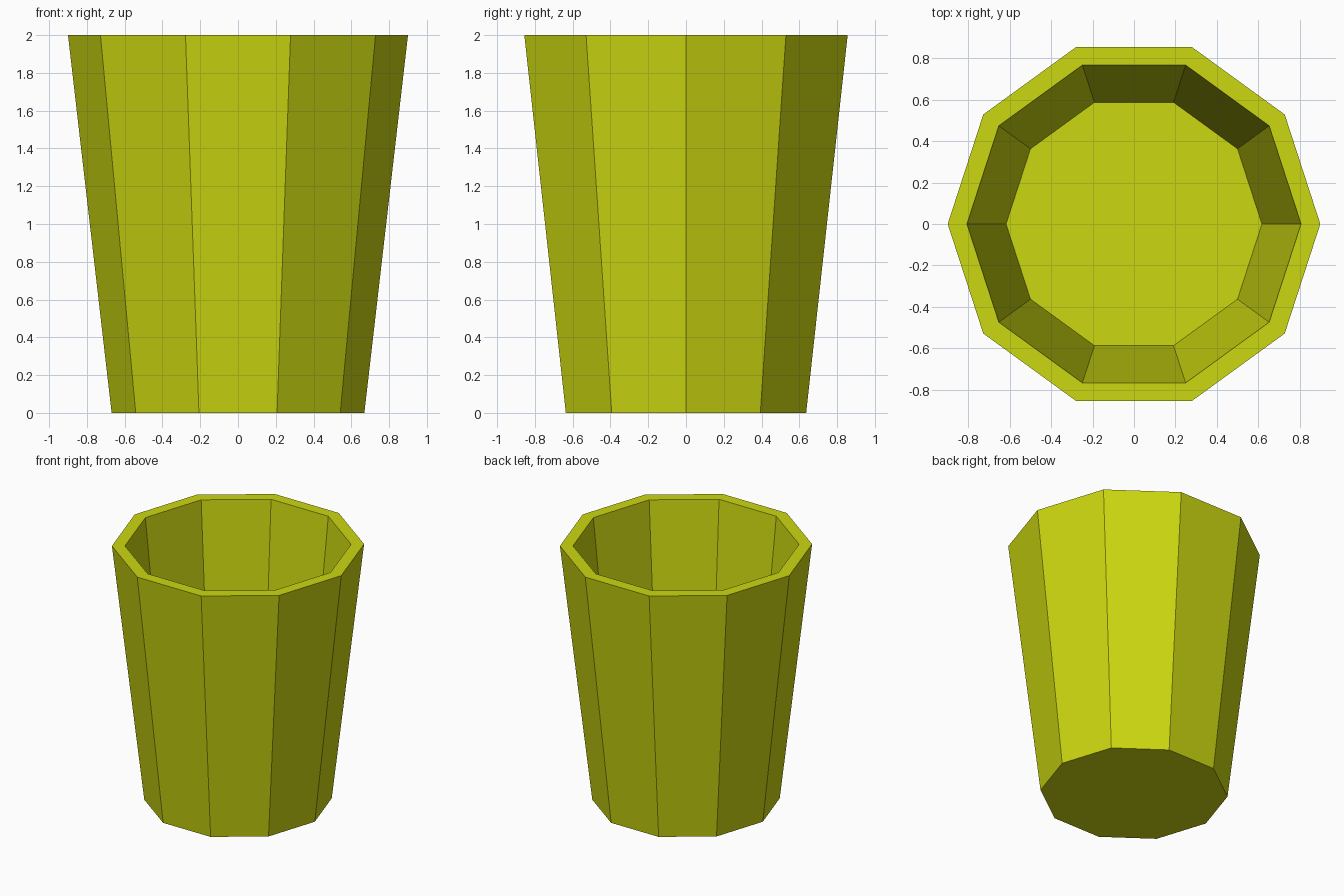
import bpy, bmesh
from math import cos, sin, tau

if "Cube" in bpy.data.objects:
    bpy.data.objects.remove(bpy.data.objects["Cube"])

SIDES = 10
# (radius, height): outer foot, outer rim, inner rim, inner floor
PROFILE = [(0.669, 0.0), (0.9, 2.0), (0.807, 2.0), (0.618, 0.15)]

# Cup: ten-sided rings stacked along the profile
bm = bmesh.new()
rings = [[bm.verts.new((r * cos(tau * i / SIDES), r * sin(tau * i / SIDES), z))
          for i in range(SIDES)] for r, z in PROFILE]

# Outer wall, flat rim and inner wall
for a, b in zip(rings, rings[1:]):
    for i in range(SIDES):
        j = (i + 1) % SIDES
        bm.faces.new((a[i], a[j], b[j], b[i]))

# Underside and inner floor
bm.faces.new(rings[0][::-1])
bm.faces.new(rings[-1])
bmesh.ops.recalc_face_normals(bm, faces=bm.faces[:])

mesh = bpy.data.meshes.new("cup")
bm.to_mesh(mesh)
bm.free()
cup = bpy.data.objects.new("cup", mesh)
bpy.context.collection.objects.link(cup)

# Yellow-green colour
mat = bpy.data.materials.new("yellow_green")
mat.diffuse_color = (0.60, 0.68, 0.005, 1.0)
mat.use_nodes = True
mat.node_tree.nodes["Principled BSDF"].inputs["Base Color"].default_value = mat.diffuse_color
mesh.materials.append(mat)
